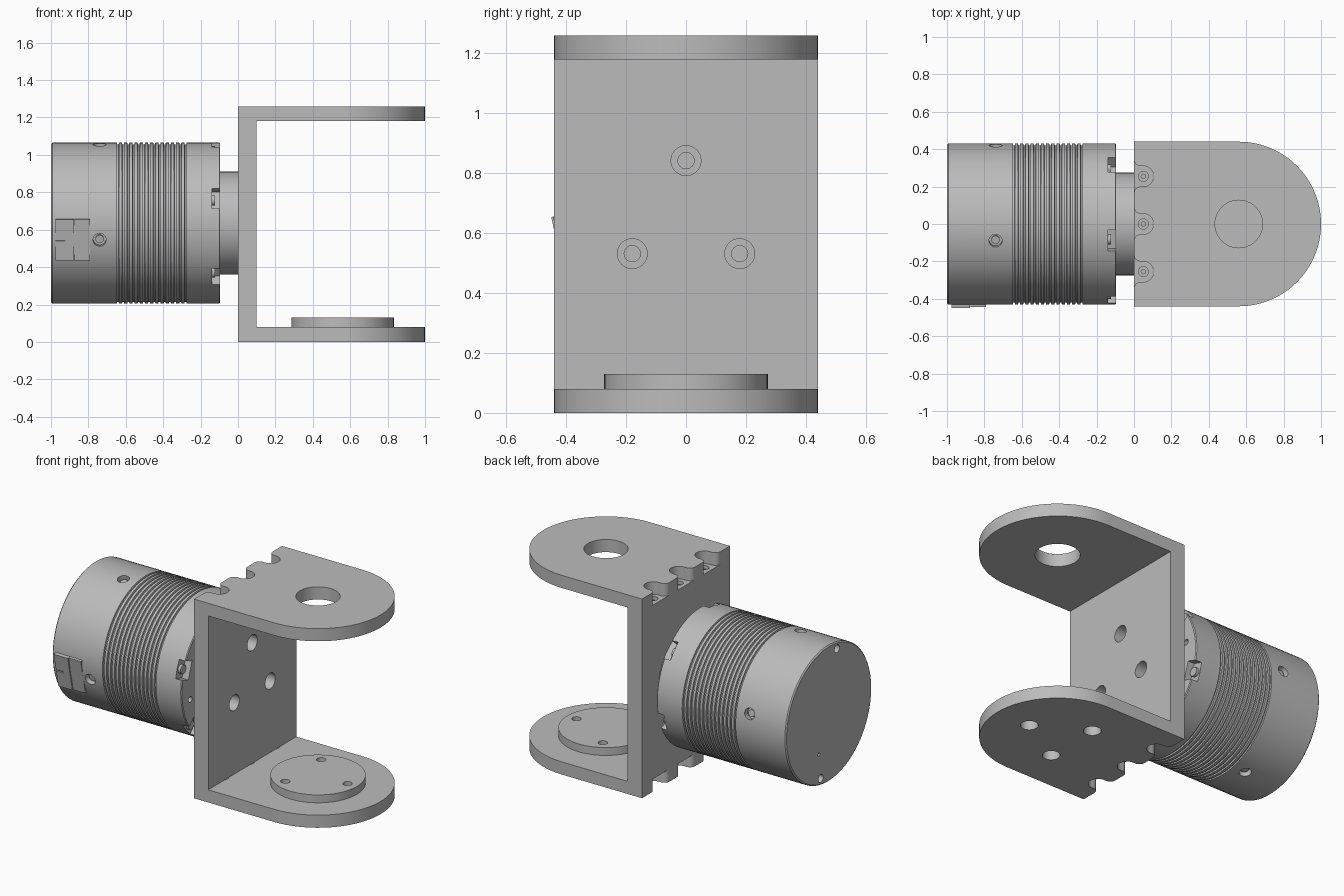
import bpy, bmesh
from math import radians, cos, sin, pi
from mathutils import Matrix, Vector

if "Cube" in bpy.data.objects:
    bpy.data.objects.remove(bpy.data.objects["Cube"], do_unlink=True)

grey = bpy.data.materials.new("machined_grey")
grey.use_nodes = True
grey.diffuse_color = (0.5, 0.5, 0.5, 1)
grey.node_tree.nodes["Principled BSDF"].inputs["Base Color"].default_value = (0.5, 0.5, 0.5, 1)

AXIS_Z = 0.635          # height of the motor axis
PIVOT_X = 0.56          # centre of the rounded flange ends
HALF_W = 0.44
WALL = 0.08
TOP = 1.26


def make_object(name, bm):
    bmesh.ops.recalc_face_normals(bm, faces=bm.faces[:])
    mesh = bpy.data.meshes.new(name)
    bm.to_mesh(mesh)
    bm.free()
    mesh.materials.append(grey)
    obj = bpy.data.objects.new(name, mesh)
    bpy.context.collection.objects.link(obj)
    return obj


def box(name, lo, hi, frame=Matrix()):
    lo, hi = Vector(lo), Vector(hi)
    bm = bmesh.new()
    bmesh.ops.create_cube(bm, size=1, matrix=frame @ Matrix.Translation((lo + hi) / 2)
                          @ Matrix.Diagonal((hi - lo).to_4d()))
    return make_object(name, bm)


def rod(name, start, end, radius, frame=Matrix(), sides=32):
    start, end = Vector(start), Vector(end)
    turn = (end - start).to_track_quat('Z', 'Y').to_matrix().to_4x4()
    bm = bmesh.new()
    bmesh.ops.create_cone(bm, cap_ends=True, segments=sides, radius1=radius, radius2=radius,
                          depth=(end - start).length,
                          matrix=frame @ Matrix.Translation((start + end) / 2) @ turn)
    return make_object(name, bm)


def cut(target, cutters):
    for c in cutters:
        c.hide_render = True
        mod = target.modifiers.new("cut", 'BOOLEAN')
        mod.operation = 'DIFFERENCE'
        mod.solver = 'EXACT'
        mod.object = c
        bpy.context.view_layer.objects.active = target
        bpy.ops.object.modifier_apply(modifier=mod.name)
        bpy.data.objects.remove(c, do_unlink=True)


def arc(cx, cy, r, a0, a1, n):
    return [(cx + r * cos(radians(a0 + (a1 - a0) * i / n)),
             cy + r * sin(radians(a0 + (a1 - a0) * i / n))) for i in range(n + 1)]


def around(angle):
    # frame on the motor axis whose -y points outward at the given angle
    return Matrix.Translation((0, 0, AXIS_Z)) @ Matrix.Rotation(radians(-angle), 4, 'X')


# Flange outline: rounded tip and three flared screw pockets on the straight edge
POCKETS = (0.255, 0, -0.255)
outline = [(0, -HALF_W)] + arc(PIVOT_X, 0, HALF_W, -90, 90, 48) + [(0, HALF_W)]
for y in POCKETS:
    outline += arc(0.035, y + 0.09, 0.035, 180, 270, 6)
    outline += arc(0.05, y, 0.055, 90, -90, 14)
    outline += arc(0.035, y - 0.09, 0.035, 90, 180, 6)


def flange(name, z):
    bm = bmesh.new()
    face = bm.faces.new([bm.verts.new((x, y, z)) for x, y in outline])
    new = bmesh.ops.extrude_face_region(bm, geom=[face])["geom"]
    bmesh.ops.translate(bm, vec=(0, 0, WALL), verts=[g for g in new if isinstance(g, bmesh.types.BMVert)])
    bmesh.ops.remove_doubles(bm, verts=bm.verts[:], dist=0.0001)
    return make_object(name, bm)


# Upper flange with pivot hole
top_flange = flange("top_flange", TOP - WALL)
cut(top_flange, [rod("cutter", (PIVOT_X, 0, 1), (PIVOT_X, 0, 1.5), 0.127, sides=64)])

# Lower flange and raised disc, with three stepped bolt holes
bottom_flange = flange("bottom_flange", 0)
disc = rod("pivot_disc", (PIVOT_X, 0, WALL), (PIVOT_X, 0, 0.13), 0.273, sides=80)
for a in (0, 120, 240):
    x, y = PIVOT_X + 0.207 * cos(radians(a)), 0.207 * sin(radians(a))
    cut(bottom_flange, [rod("cutter", (x, y, -0.1), (x, y, 0.2), 0.05)])
    cut(disc, [rod("cutter", (x, y, 0), (x, y, 0.3), 0.027)])

# Upright plate between the flanges
web = box("bracket_web", (0, -HALF_W, WALL), (0.1, HALF_W, TOP - WALL))
collar = rod("output_collar", (-0.13, 0, AXIS_Z), (0, 0, AXIS_Z), 0.275, sides=80)
for a in (90, 210, 330):
    y, z = 0.207 * cos(radians(a)), AXIS_Z + 0.207 * sin(radians(a))
    cut(web, [rod("cutter", (-0.1, y, z), (0.2, y, z), 0.05)])
    cut(collar, [rod("cutter", (-0.07, y, z), (0.1, y, z), 0.027)])
for y in POCKETS:
    for z, inward in ((TOP - WALL, -1), (WALL, 1)):
        cut(web, [rod("cutter", (0.05, y, z - inward * 0.02), (0.05, y, z + inward * 0.03), 0.027, sides=20)])
        rod("flange_screw", (0.05, y, z + inward * 0.04), (0.05, y, z + inward * 0.015), 0.014, sides=16)

# Motor housing turned from a profile with cooling grooves
R = 0.43
profile = [(-1, R - 0.007), (-0.993, R)]
GROOVES = 14
for i in range(GROOVES):
    x = -0.648 + i * 0.0278
    profile += [(x, R), (x + 0.002, R - 0.009), (x + 0.010, R - 0.009), (x + 0.012, R)]
profile += [(-0.1, R), (-0.095, R - 0.005)]
bm = bmesh.new()
ring = [bm.verts.new((x, 0, r)) for x, r in profile]
edges = [bm.edges.new(pair) for pair in zip(ring, ring[1:])]
bmesh.ops.spin(bm, geom=ring + edges, cent=(0, 0, 0), axis=(1, 0, 0), angle=2 * pi, steps=96)
bmesh.ops.remove_doubles(bm, verts=bm.verts[:], dist=0.0005)
bmesh.ops.holes_fill(bm, edges=[e for e in bm.edges if e.is_boundary], sides=0)
bmesh.ops.translate(bm, vec=(0, 0, AXIS_Z), verts=bm.verts[:])
housing = make_object("motor_housing", bm)

# Six rim notches with screws, and small face holes between them
for a in range(18, 378, 60):
    f = around(a)
    cut(housing, [box("cutter", (-0.14, -0.5, -0.057), (0, -0.36, 0.057), f)])
    rod("rim_screw", (-0.15, -0.392, 0), (-0.122, -0.392, 0), 0.028, f, 20)
    g = around(a + 30)
    cut(housing, [rod("cutter", (-0.13, -0.35, 0), (0, -0.35, 0), 0.018, g, 16)])

# Four radial screws around the rear of the housing
for a in (-12, 78, 168, 258):
    f = around(a)
    cut(housing, [rod("cutter", (-0.74, -0.5, 0), (-0.74, -0.395, 0), 0.035, f, 24)])
    rod("side_screw", (-0.74, -0.39, 0), (-0.74, -0.41, 0), 0.022, f, 20)

# Rear cover holes
for a, r, size in ((78, 0.388, 0.025), (258, 0.388, 0.025), (246, 0.242, 0.01)):
    cut(housing, [rod("cutter", (-1.1, -r, 0), (-0.97, -r, 0), size, around(a), 20)])

# Cable connector let into the side
f = around(-12)
connector = box("connector_shell", (-0.975, -0.436, -0.112), (-0.877, -0.39, 0.112), f)
cut(connector, [box("cutter", (-0.975, -0.5, -0.004), (-0.925, -0.425, 0.004), f)])
box("connector_base", (-0.875, -0.43, -0.112), (-0.79, -0.39, 0.112), f)

# Smooth curved walls, keep machined edges sharp
bpy.ops.object.select_all(action='DESELECT')
for obj in bpy.context.collection.objects:
    if obj.type == 'MESH' and grey.name in obj.data.materials:
        obj.select_set(True)
        bpy.context.view_layer.objects.active = obj
bpy.ops.object.shade_smooth_by_angle(angle=radians(30))
